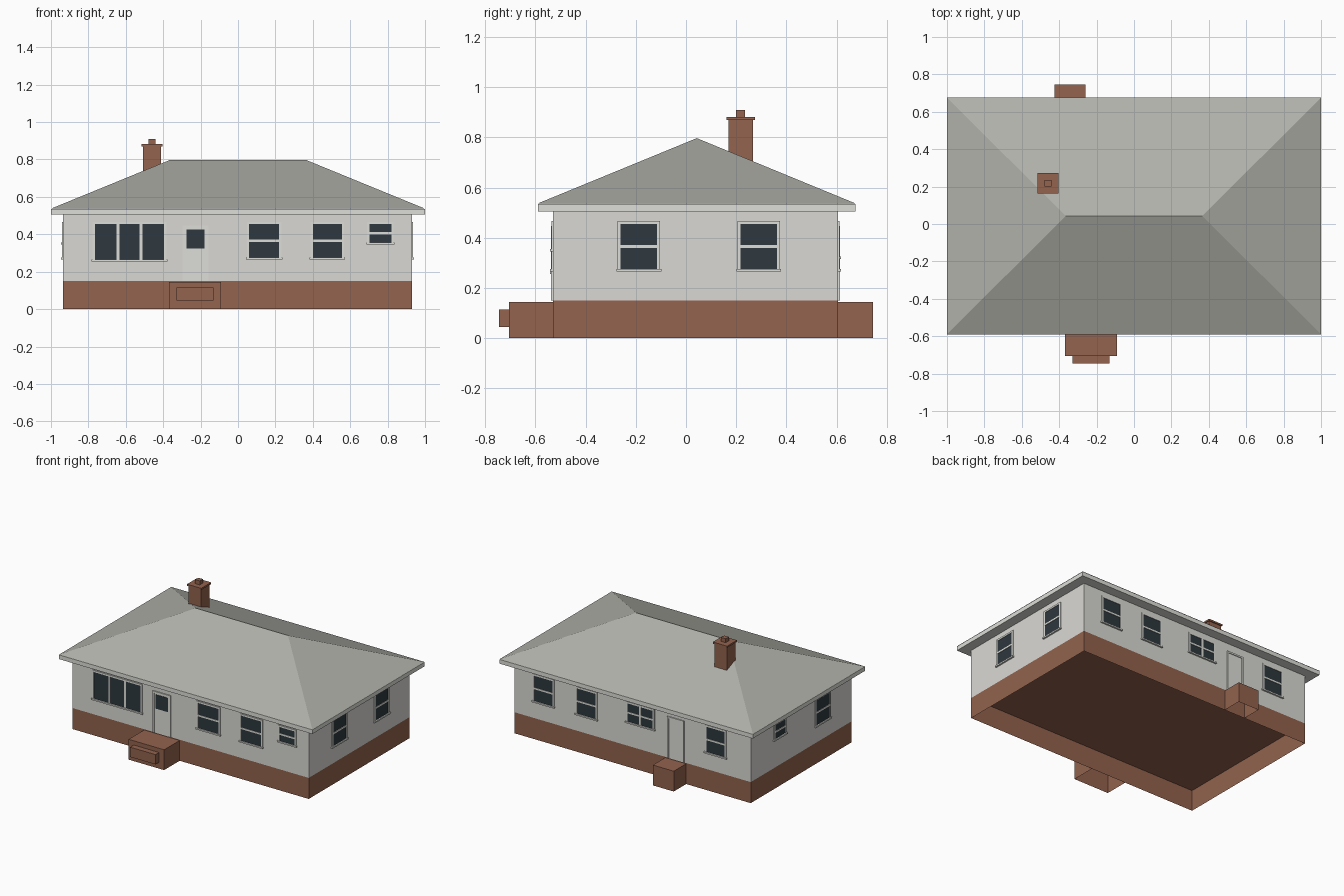
import bpy
import bmesh

if "Cube" in bpy.data.objects:
    bpy.data.objects.remove(bpy.data.objects["Cube"])


def material(name, rgb):
    linear = [((c / 255 + 0.055) / 1.055) ** 2.4 for c in rgb]
    m = bpy.data.materials.new(name)
    m.use_nodes = True
    m.diffuse_color = (*linear, 1)
    m.node_tree.nodes["Principled BSDF"].inputs["Base Color"].default_value = (*linear, 1)
    return m


BRICK = material("brick brown", (147, 99, 78))
WALL = material("pale grey wall", (218, 217, 212))
TRIM = material("off white trim", (222, 222, 217))
ROOF = material("grey roof", (177, 177, 170))
GLASS = material("dark glass", (46, 56, 62))


def finish(name, bm, mat):
    mesh = bpy.data.meshes.new(name)
    bmesh.ops.recalc_face_normals(bm, faces=bm.faces)
    bm.to_mesh(mesh)
    bm.free()
    mesh.materials.append(mat)
    obj = bpy.data.objects.new(name, mesh)
    bpy.context.collection.objects.link(obj)
    return obj


def boxes(name, mat, extents, open_bottom=False):
    """One object made of boxes, each given as x, y and z ranges."""
    bm = bmesh.new()
    for ranges in extents:
        verts = bmesh.ops.create_cube(bm, size=1)["verts"]
        for v in verts:
            for axis, (low, high) in enumerate(ranges):
                v.co[axis] = low if v.co[axis] < 0 else high
    bm.normal_update()
    if open_bottom:
        down = [f for f in bm.faces if f.normal.z < -0.9]
        bmesh.ops.delete(bm, geom=down, context="FACES")
    return finish(name, bm, mat)


# House body
LEFT, RIGHT, FRONT, BACK = -0.935, 0.93, -0.53, 0.605
SILL_BASE, EAVE = 0.15, 0.505
BODY = ((LEFT, RIGHT), (FRONT, BACK))
boxes("brick_base", BRICK, [(*BODY, (0, SILL_BASE))], open_bottom=True)
boxes("house_walls", WALL, [(*BODY, (SILL_BASE, EAVE + 0.01))], open_bottom=True)

# Eaves and hipped roof
EAVES = ((-1, 1), (-0.59, 0.675))
boxes("eaves", TRIM, [(*EAVES, (EAVE, 0.535))])
bm = bmesh.new()
(x0, x1), (y0, y1) = EAVES
corners = [bm.verts.new((x, y, 0.537)) for x, y in ((x0, y0), (x1, y0), (x1, y1), (x0, y1))]
ridge_left, ridge_right = [bm.verts.new((x, 0.043, 0.797)) for x in (-0.365, 0.365)]
a, b, c, d = corners
for face in ((a, b, ridge_right, ridge_left), (b, c, ridge_right),
             (c, d, ridge_left, ridge_right), (d, a, ridge_left), (d, c, b, a)):
    bm.faces.new(face)
finish("hipped_roof", bm, ROOF)


# Chimney
def square(cx, cy, half, low, high):
    return ((cx - half, cx + half), (cy - half, cy + half), (low, high))


boxes("chimney", BRICK, [square(-0.46, 0.218, half, low, high) for half, low, high in
                         ((0.049, 0.58, 0.87), (0.056, 0.87, 0.882), (0.018, 0.882, 0.91))])

# Entrance steps
boxes("front_landing", BRICK, [((-0.37, -0.09), (-0.705, FRONT), (0, 0.145))], open_bottom=True)
boxes("front_step", BRICK, [((-0.33, -0.13), (-0.745, -0.705), (0.045, 0.115))])
boxes("back_landing", BRICK, [((-0.425, -0.26), (BACK, 0.745), (0, 0.145))], open_bottom=True)


def on_wall(side, u, z, depth):
    """Box lying on a wall: u along it, depth out from it."""
    if side == "front":
        return (u, (FRONT - depth, FRONT), z)
    if side == "back":
        return (u, (BACK, BACK + depth), z)
    if side == "right":
        return ((RIGHT, RIGHT + depth), u, z)
    return ((LEFT - depth, LEFT), u, z)


def window(name, side, u0, u1, z0, z1=0.455, panes=1, rail=True):
    edge, gap = 0.012, 0.015
    boxes(name + "_glass", GLASS, [on_wall(side, (u0, u1), (z0, z1), 0.003)])
    bars = [((u0 - edge, u0), (z0 - 0.005, z1 + edge)), ((u1, u1 + edge), (z0 - 0.005, z1 + edge)),
            ((u0, u1), (z1, z1 + edge))]
    for i in range(1, panes):
        mid = u0 + (u1 - u0) * i / panes
        bars.append(((mid - gap / 2, mid + gap / 2), (z0, z1)))
    if rail:
        mid = (z0 + z1) / 2
        bars.append(((u0, u1), (mid - 0.006, mid + 0.006)))
    boxes(name + "_frame", TRIM, [on_wall(side, u, z, 0.006) for u, z in bars])
    boxes(name + "_sill", TRIM, [on_wall(side, (u0 - 0.017, u1 + 0.017), (z0 - 0.01, z0), 0.012)])


# Windows
LOW, SMALL = 0.275, 0.355
window("front_triple_window", "front", -0.765, -0.395, 0.265, panes=3, rail=False)
window("front_middle_window", "front", 0.06, 0.22, LOW)
window("front_right_window", "front", 0.4, 0.555, LOW)
window("front_small_window", "front", 0.703, 0.82, SMALL)
window("right_front_window", "right", -0.26, -0.115, LOW)
window("right_back_window", "right", 0.218, 0.362, LOW)
window("left_front_window", "left", -0.28, -0.13, LOW)
window("left_small_window", "left", 0.22, 0.335, SMALL)
for i, centre in enumerate((0.7, 0.36, -0.66)):
    window(f"back_window_{i + 1}", "back", centre - 0.072, centre + 0.072, LOW)
window("back_double_window", "back", -0.165, 0.035, 0.325, panes=2)


# Doors
def door(name, side, u0, u1, top):
    edge = 0.012
    boxes(name, TRIM, [on_wall(side, (u0, u1), (SILL_BASE, top), 0.003)])
    bars = [((u0 - edge, u0), (SILL_BASE, top + edge)), ((u1, u1 + edge), (SILL_BASE, top + edge)),
            ((u0, u1), (top, top + edge))]
    boxes(name + "_frame", TRIM, [on_wall(side, u, z, 0.008) for u, z in bars])


door("front_door", "front", -0.285, -0.17, 0.435)
door("back_door", "back", -0.398, -0.29, 0.435)
boxes("front_door_glass", GLASS, [on_wall("front", (-0.276, -0.179), (0.325, 0.425), 0.006)])
